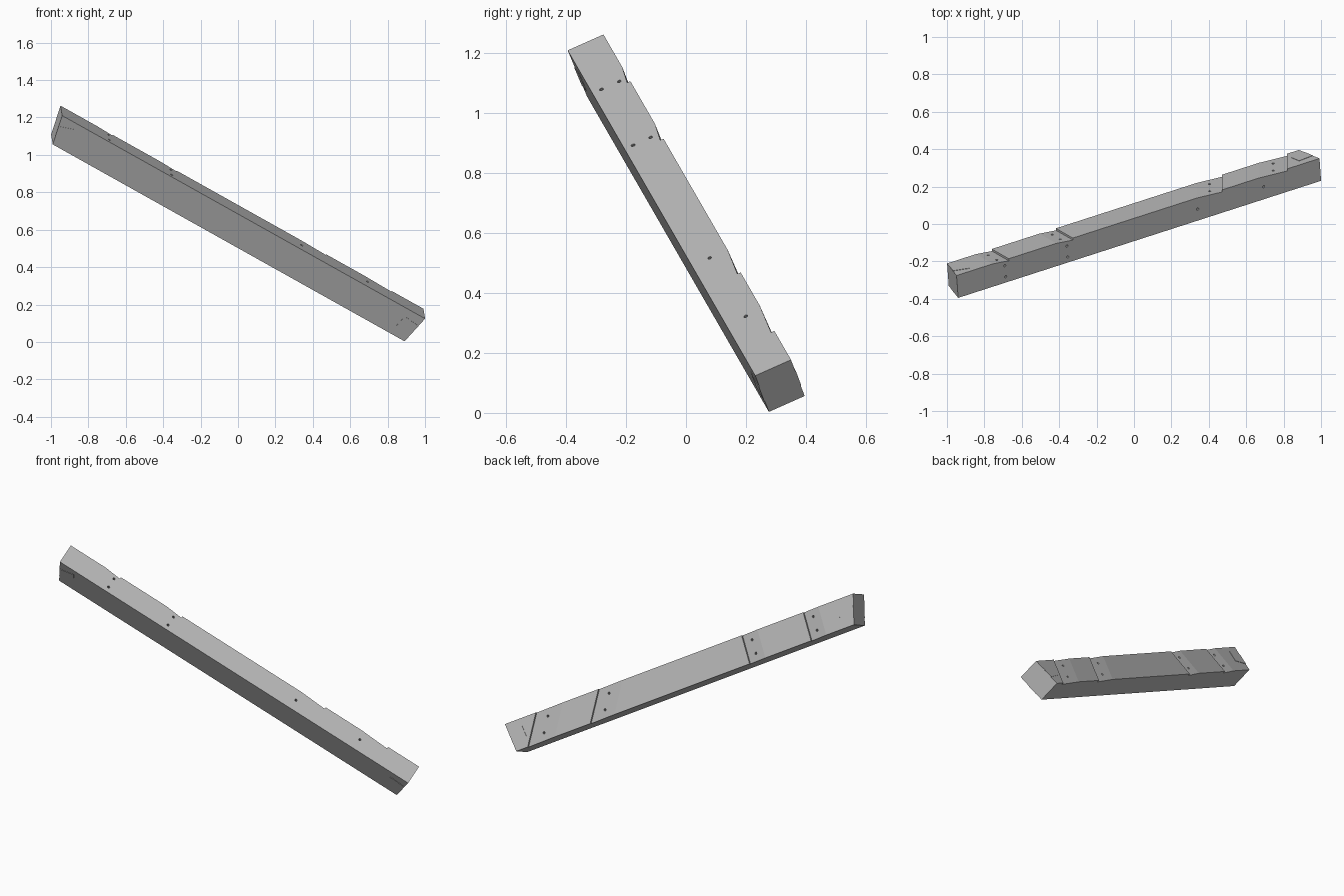
import bpy, bmesh
from mathutils import Matrix, Vector

cube = bpy.data.objects.get("Cube")
if cube:
    bpy.data.objects.remove(cube, do_unlink=True)

# Beam frame: x along the beam, y towards the notched face, z towards the upper face
U = Vector((0.84, 0.271, -0.47)).normalized()
W = Vector((-0.053, 0.916, 0.397))
W = (W - U * W.dot(U)).normalized()
V = U.cross(W)
FRAME = Matrix((U, W, V)).transposed().to_4x4()
FRAME.translation = Vector((-0.94, -0.395, 1.21))
LENGTH, WIDTH, HEIGHT = 2.31, 0.131, 0.168

grey = bpy.data.materials.new("timber_grey")
grey.use_nodes = True
grey.diffuse_color = (0.5, 0.5, 0.5, 1)
grey.node_tree.nodes["Principled BSDF"].inputs["Base Color"].default_value = (0.5, 0.5, 0.5, 1)


def prism(name, start, end):
    """Solid between two matching polygons."""
    bm = bmesh.new()
    a = [bm.verts.new(p) for p in start]
    b = [bm.verts.new(p) for p in end]
    bm.faces.new(a)
    bm.faces.new(b[::-1])
    for i in range(len(a)):
        j = (i + 1) % len(a)
        bm.faces.new((a[j], a[i], b[i], b[j]))
    bmesh.ops.recalc_face_normals(bm, faces=bm.faces)
    return finish(name, bm)


def finish(name, bm):
    mesh = bpy.data.meshes.new(name)
    bm.to_mesh(mesh)
    bm.free()
    mesh.materials.append(grey)
    obj = bpy.data.objects.new(name, mesh)
    obj.matrix_world = FRAME
    bpy.context.collection.objects.link(obj)
    return obj


def across(profile):
    """Polygon in x, z run through the whole width."""
    return ([(x, 0, z) for x, z in profile], [(x, WIDTH, z) for x, z in profile])


def cut(target, cutter):
    cutter.hide_render = True
    mod = target.modifiers.new("cut", "BOOLEAN")
    mod.operation, mod.solver, mod.object = "DIFFERENCE", "EXACT", cutter
    bpy.context.view_layer.objects.active = target
    bpy.ops.object.modifier_apply(modifier=mod.name)
    bpy.data.objects.remove(cutter, do_unlink=True)


def wedge(x0, x1, slant):
    """Tapered notch that deepens towards the low end."""
    out, depth = WIDTH + 0.03, 0.012
    profile = [(x0, WIDTH), (x1, WIDTH - depth), (x1, out), (x0, out)]
    rings = [[(x - slant * z / HEIGHT, y, z) for x, y in profile]
             for z in (-HEIGHT - 0.03, 0.03)]
    return prism("notch_cutter", *rings)


def drill(centre, axis):
    bm = bmesh.new()
    turn = Matrix.Rotation(1.5708, 4, "X") if axis == "y" else Matrix()
    bmesh.ops.create_cone(bm, cap_ends=True, segments=10, radius1=0.007, radius2=0.007,
                          depth=0.08, matrix=Matrix.Translation(centre) @ turn)
    return finish("hole_cutter", bm)


# Beam with mitred ends
beam = prism("beam", *across([(0, 0), (LENGTH, 0), (LENGTH - 0.023, -HEIGHT), (0.0475, -HEIGHT)]))

# Notches: start, step, slant, and bolt hole positions across the upper face
notches = [
    (0.231, 0.332, 0, 0.305, (0.25, 0.75)),
    (0.635, 0.74, 0, 0.70, (0.27, 0.76)),
    (1.53, 1.69, 0.107, 1.53, (0.5,)),
    (1.925, 2.105, 0.107, 1.95, (0.45,)),
]
for x0, x1, slant, hole_x, spots in notches:
    cut(beam, wedge(x0, x1, slant))
    for f in (0.27, 0.75):
        cut(beam, drill(((x0 + x1) / 2 + slant * (1 - f), WIDTH, (f - 1) * HEIGHT), "y"))
    for f in spots:
        cut(beam, drill((hole_x, WIDTH * (1 - f), 0), "z"))

# End tenons, barely proud of both side faces
tenons = {
    "high_end_tenon": [(0.036, -0.126), (0.122, -0.099), (0.103, -0.033), (0.018, -0.062)],
    "low_end_tenon": [(2.20, -0.111), (2.293, -0.120), (2.302, -0.054), (2.209, -0.044)],
}
for name, profile in tenons.items():
    tenon = prism(name, *across(profile))
    for v in tenon.data.vertices:
        v.co.y += 0.002 if v.co.y > 0.01 else -0.002
